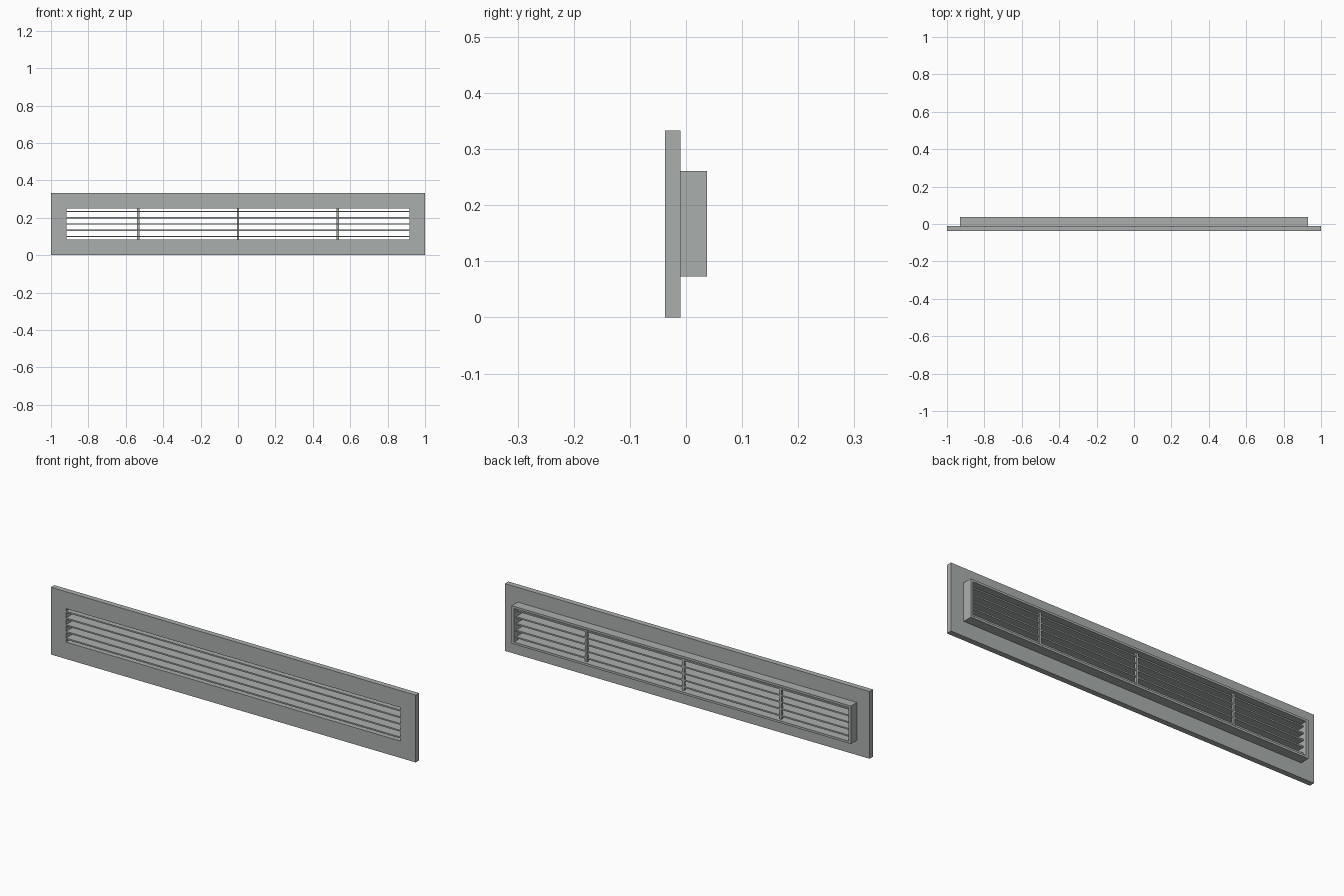
import bpy
import bmesh

cube = bpy.data.objects.get("Cube")
if cube:
    bpy.data.objects.remove(cube, do_unlink=True)

metal = bpy.data.materials.new("satin_grey_metal")
metal.use_nodes = True
GREY = (0.40, 0.43, 0.42, 1)
metal.diffuse_color = GREY
metal.node_tree.nodes["Principled BSDF"].inputs["Base Color"].default_value = GREY

MID = 1 / 6                      # height of the grille centre
OPEN_X, OPEN_Z = 0.917, 0.083    # half size of the opening
FRONT, STEP, BACK = -0.037, -0.01, 0.037
SLAT_BACK = 0.02


def finish(name, bm):
    bmesh.ops.recalc_face_normals(bm, faces=bm.faces)
    mesh = bpy.data.meshes.new(name)
    bm.to_mesh(mesh)
    bm.free()
    mesh.materials.append(metal)
    obj = bpy.data.objects.new(name, mesh)
    bpy.context.collection.objects.link(obj)


def box(name, x, z, half_x, half_z, y0, y1):
    bm = bmesh.new()
    bmesh.ops.create_cube(bm, size=1)
    for v in bm.verts:
        v.co = (x + v.co.x * 2 * half_x,
                y0 + (v.co.y + 0.5) * (y1 - y0),
                z + v.co.z * 2 * half_z)
    finish(name, bm)


def ring(name, half_x, half_z, y0, y1):
    """Rectangular frame around the opening."""
    bm = bmesh.new()
    corners = [(-1, -1), (1, -1), (1, 1), (-1, 1)]
    loops = [[bm.verts.new((sx * hx, y, MID + sz * hz)) for sx, sz in corners]
             for hx, hz, y in ((half_x, half_z, y0), (half_x, half_z, y1),
                               (OPEN_X, OPEN_Z, y1), (OPEN_X, OPEN_Z, y0))]
    for a, b in zip(loops, loops[1:] + loops[:1]):
        for i in range(4):
            j = (i + 1) % 4
            bm.faces.new((a[i], a[j], b[j], b[i]))
    finish(name, bm)


# Face plate and the collar behind it
ring("face_plate", 1, MID, FRONT, STEP)
ring("rear_collar", 0.93, 0.094, STEP, BACK)

# Horizontal slats
for i in range(5):
    box(f"slat_{i + 1}", 0, MID + (i - 2) / 30, OPEN_X, 0.0035, FRONT, SLAT_BACK)

# Upright support bars at the rear of the slats
for i in (-1, 0, 1):
    box(f"support_bar_{i + 2}", i * 0.533, MID, 0.006, OPEN_Z, 0.011, SLAT_BACK + 0.002)
